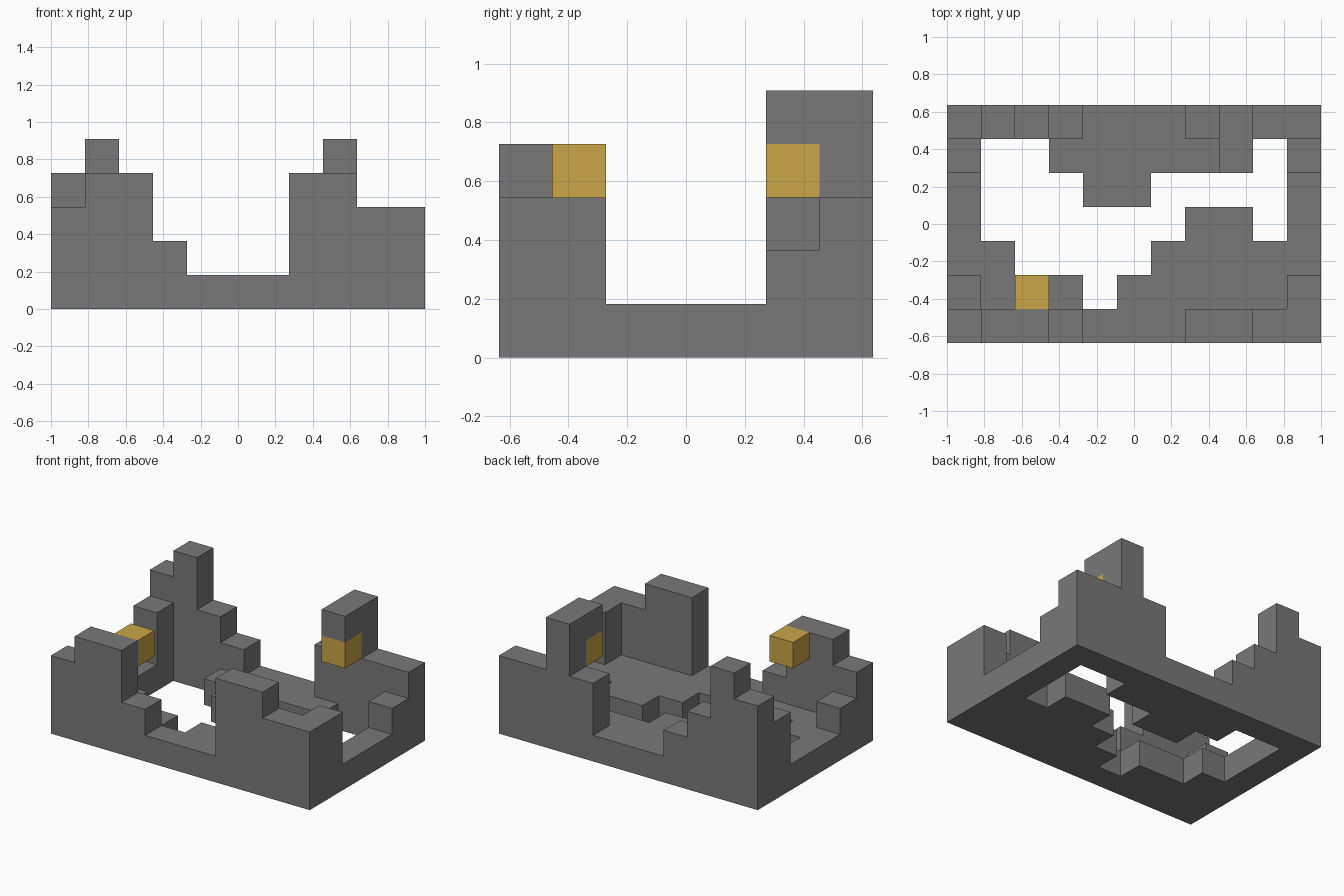
import bpy, bmesh
from mathutils import Vector

cube = bpy.data.objects.get("Cube")
if cube:
    bpy.data.objects.remove(cube, do_unlink=True)

U = 2 / 11                      # edge of one block
SIZE = (11, 7, 5)               # blocks along x, y, z


def material(name, rgb):
    mat = bpy.data.materials.new(name)
    mat.use_nodes = True
    color = (*rgb, 1)
    mat.diffuse_color = color
    bsdf = mat.node_tree.nodes["Principled BSDF"]
    bsdf.inputs["Base Color"].default_value = color
    bsdf.inputs["Roughness"].default_value = 0.9
    return mat


stone = material("grey stone", (0.19, 0.19, 0.19))
gold = material("gold block", (0.6, 0.38, 0.065))


def column(i, j, top, bottom=1):
    return {(i, j, k) for k in range(bottom, top)}


def stepped_wall(j, heights):
    cells = set()
    for i, top in enumerate(heights):
        cells |= column(i, j, top)
    return cells


# Floor plan, back row first; dots are openings
plan = ["###########",
        "#..#####..#",
        "#...##....#",
        "#......##.#",
        "##....#####",
        "####.######",
        "###########"]
floor = {(i, 6 - r, 0) for r, row in enumerate(plan)
         for i, mark in enumerate(row) if mark == "#"}

parts = {
    "floor": (floor, stone),
    "front_wall": (stepped_wall(0, (3, 4, 4, 2, 1, 1, 1, 4, 4, 3, 3)), stone),
    "back_wall": (stepped_wall(6, (4, 5, 3, 2, 1, 1, 1, 3, 5, 3, 3)), stone),
    "front_right_buttress": (column(0, 1, 2), stone),
    "front_left_buttress": (column(10, 1, 3), stone),
    "back_right_buttress": (column(0, 5, 3), stone),
    "back_left_buttress": (column(10, 5, 2), stone),
    "tower_overhang": (column(8, 5, 5, 4), stone),
    "front_gold_block": (column(2, 1, 4, 3), gold),
    "back_gold_block": (column(8, 5, 4, 3), gold),
}
solid = set().union(*(cells for cells, _ in parts.values()))


def build(name, cells, mat):
    """Skin the blocks of one part, leaving out faces buried in the model."""
    bm = bmesh.new()
    for cell in cells:
        for axis in range(3):
            for side in (0, 1):
                near = list(cell)
                near[axis] += 2 * side - 1
                if tuple(near) in solid:
                    continue
                a, b = (axis + 1) % 3, (axis + 2) % 3
                verts = []
                for da, db in ((0, 0), (1, 0), (1, 1), (0, 1)):
                    p = Vector(cell)
                    p[axis] += side
                    p[a] += da
                    p[b] += db
                    p.x -= SIZE[0] / 2
                    p.y -= SIZE[1] / 2
                    verts.append(bm.verts.new(p * U))
                bm.faces.new(verts if side else verts[::-1])
    bmesh.ops.remove_doubles(bm, verts=bm.verts, dist=U / 100)
    # Merge flat stretches of the walls into single faces
    if name != "floor":
        bmesh.ops.dissolve_limit(bm, angle_limit=0.01,
                                 verts=bm.verts, edges=bm.edges)
    mesh = bpy.data.meshes.new(name)
    bm.to_mesh(mesh)
    bm.free()
    mesh.materials.append(mat)
    bpy.context.scene.collection.objects.link(bpy.data.objects.new(name, mesh))


for name, (cells, mat) in parts.items():
    build(name, cells, mat)
